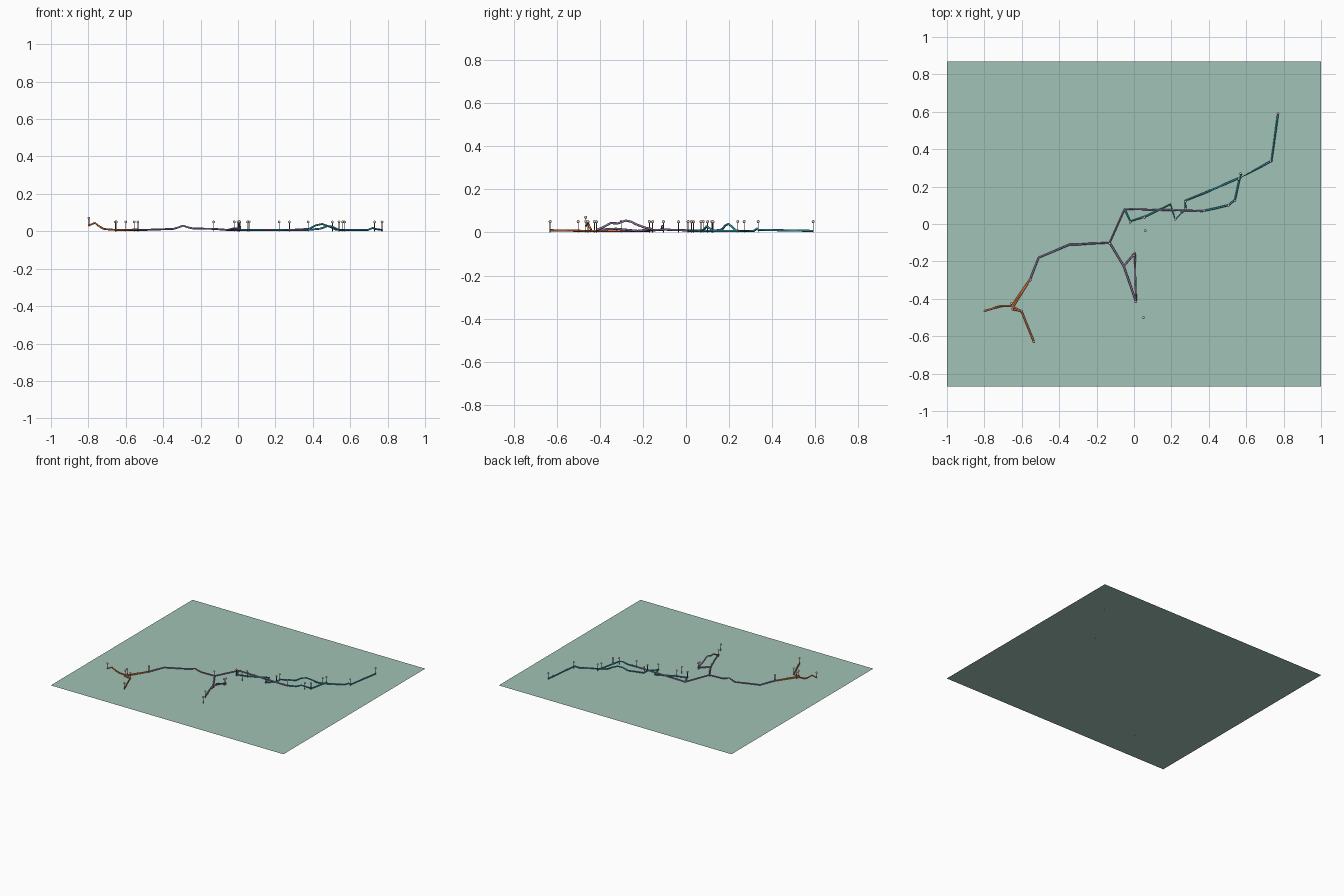
import bpy
import bmesh
from mathutils import Matrix, Vector

default_cube = bpy.data.objects.get("Cube")
if default_cube:
    bpy.data.objects.remove(default_cube, do_unlink=True)


def make_material(name, red, green, blue):
    material = bpy.data.materials.new(name)
    material.use_nodes = True
    colour = (red, green, blue, 1)
    material.diffuse_color = colour
    shader = material.node_tree.nodes["Principled BSDF"]
    shader.inputs["Base Color"].default_value = colour
    shader.inputs["Roughness"].default_value = 0.8
    return material


sage = make_material("sage green", 0.355, 0.54, 0.465)
purple = make_material("muted purple", 0.32, 0.21, 0.4)
teal = make_material("bright teal", 0.03, 0.33, 0.42)
rust = make_material("rust orange", 0.7, 0.18, 0.05)
brown = make_material("brown stem", 0.18, 0.12, 0.11)
blush = make_material("pale blush", 0.85, 0.62, 0.57)


def link_mesh(name, mesh, *materials):
    for material in materials:
        mesh.materials.append(material)
    part = bpy.data.objects.new(name, mesh)
    bpy.context.collection.objects.link(part)
    return part


def make_route(name, material, points, radius=0.005):
    """Sweep a small round section along a path of straight pieces."""
    curve = bpy.data.curves.new(name + " path", "CURVE")
    curve.dimensions = "3D"
    curve.bevel_depth = radius
    curve.bevel_resolution = 2
    curve.use_fill_caps = True
    spline = curve.splines.new("POLY")
    spline.points.add(len(points) - 1)
    for target, point in zip(spline.points, points):
        height = point[2] if len(point) > 2 else 0.007
        target.co = (point[0], point[1], height, 1)
    helper = bpy.data.objects.new(name + " helper", curve)
    bpy.context.collection.objects.link(helper)
    bpy.context.view_layer.update()
    evaluated = helper.evaluated_get(bpy.context.evaluated_depsgraph_get())
    mesh = bpy.data.meshes.new_from_object(evaluated)
    bpy.data.objects.remove(helper, do_unlink=True)
    mesh.materials.clear()
    for face in mesh.polygons:
        face.use_smooth = True
    return link_mesh(name, mesh, material)


def make_pin(name, x, y, top=0.05, base=0.0):
    """A thin stem with a small round head."""
    builder = bmesh.new()
    middle = Matrix.Translation((x, y, (top + base) / 2))
    bmesh.ops.create_cone(builder, cap_ends=True, segments=6, radius1=0.002,
                          radius2=0.002, depth=top - base, matrix=middle)
    stem_faces = set(builder.faces)
    bmesh.ops.create_uvsphere(builder, u_segments=12, v_segments=8, radius=0.007,
                              matrix=Matrix.Translation((x, y, top)))
    for face in builder.faces:
        face.smooth = True
        if face not in stem_faces:
            face.material_index = 1
    mesh = bpy.data.meshes.new(name)
    builder.to_mesh(mesh)
    builder.free()
    return link_mesh(name, mesh, brown, blush)


# Ground sheet
sheet = bmesh.new()
bmesh.ops.create_grid(sheet, x_segments=1, y_segments=1, size=1)
bmesh.ops.scale(sheet, vec=Vector((1, 0.87, 1)), verts=sheet.verts)
sheet_mesh = bpy.data.meshes.new("ground_sheet")
sheet.to_mesh(sheet_mesh)
sheet.free()
link_mesh("ground_sheet", sheet_mesh, sage)

# Main purple route and its branch
make_route("main_route", purple, [
    (-0.555, -0.295), (-0.51, -0.18), (-0.345, -0.11, 0.013), (-0.315, -0.11, 0.022),
    (-0.295, -0.11, 0.03), (-0.27, -0.107, 0.022), (-0.24, -0.105, 0.015),
    (-0.13, -0.1, 0.013), (-0.05, 0.08), (0.37, 0.07)])
make_route("branch_stem", purple, [(-0.13, -0.1, 0.013), (-0.055, -0.225)])
make_route("branch_upper_arm", purple, [(-0.055, -0.225), (0.005, -0.155, 0.015)])
make_route("branch_lower_arm", purple, [
    (-0.055, -0.225), (-0.02, -0.325, 0.017), (0.01, -0.415, 0.012)])
make_route("branch_ridge", purple, [
    (0.005, -0.155, 0.015), (0.006, -0.19, 0.022), (0.006, -0.23, 0.037),
    (0.007, -0.255, 0.05), (0.007, -0.28, 0.055), (0.008, -0.315, 0.042),
    (0.009, -0.35, 0.043), (0.01, -0.385, 0.024), (0.01, -0.415, 0.012)])

# Teal routes
make_route("upper_teal_route", teal, [
    (-0.05, 0.08), (-0.02, 0.015), (0.06, 0.04), (0.195, 0.105), (0.22, 0.025),
    (0.275, 0.08), (0.275, 0.125), (0.38, 0.167, 0.013), (0.415, 0.182, 0.032),
    (0.45, 0.197, 0.039), (0.49, 0.215, 0.025), (0.52, 0.228, 0.01), (0.56, 0.245)])
make_route("lower_teal_route", teal, [
    (0.37, 0.07), (0.44, 0.085, 0.014), (0.48, 0.095, 0.028), (0.505, 0.1, 0.025),
    (0.54, 0.13), (0.565, 0.245)])
make_route("far_teal_route", teal, [
    (0.575, 0.27), (0.565, 0.245), (0.695, 0.315), (0.72, 0.33, 0.018),
    (0.735, 0.335, 0.012), (0.77, 0.59)])

# Rust routes
make_route("rust_link", rust, [(-0.555, -0.295), (-0.655, -0.44)])
make_route("rust_tail", rust, [
    (-0.8, -0.465, 0.03), (-0.765, -0.455, 0.045), (-0.74, -0.447, 0.025),
    (-0.715, -0.44, 0.012), (-0.65, -0.44), (-0.6, -0.47), (-0.535, -0.63, 0.01)])
make_route("rust_cross_link", rust, [(-0.655, -0.455), (-0.6, -0.465)])
make_route("rust_short_link", rust, [(-0.655, -0.425), (-0.64, -0.45)])
make_route("rust_second_link", rust, [(-0.57, -0.32), (-0.645, -0.44)])

# Marker pins
pins = [
    (-0.655, -0.425), (-0.65, -0.455), (-0.6, -0.465), (-0.535, -0.63), (-0.555, -0.3),
    (-0.13, -0.105), (0.005, -0.155), (0, -0.17), (0.01, -0.415), (0.05, -0.5),
    (0.06, -0.035), (-0.02, 0.01), (0.055, 0.035), (0.22, 0.025), (0.275, 0.08),
    (0.275, 0.12), (0.375, 0.07), (0.505, 0.1), (0.54, 0.125), (0.56, 0.24),
    (0.57, 0.27), (0.73, 0.335), (0.77, 0.59)]
for number, (x, y) in enumerate(pins):
    make_pin(f"marker_pin_{number}", x, y)
make_pin("raised_marker_pin", -0.797, -0.465, 0.07, 0.025)
